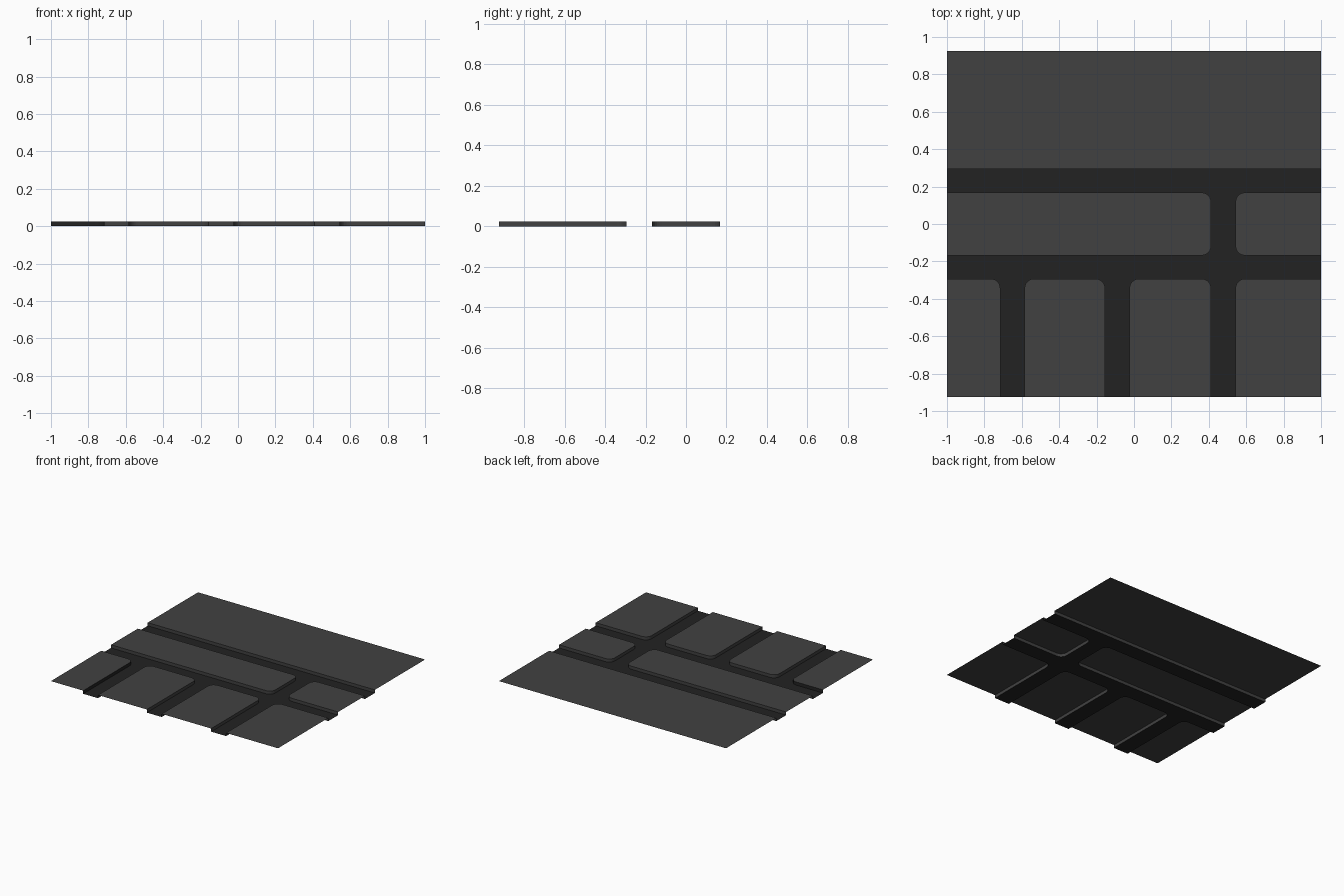
import bpy, bmesh, math

if "Cube" in bpy.data.objects:
    bpy.data.objects.remove(bpy.data.objects["Cube"])

X, Y, H, R, SEG = 1.0, 0.925, 0.025, 0.05, 6


def material(name, v):
    m = bpy.data.materials.new(name)
    m.diffuse_color = (v, v, v, 1)
    m.use_nodes = True
    m.node_tree.nodes["Principled BSDF"].inputs["Base Color"].default_value = m.diffuse_color
    return m


PAVE = material("pavement_grey", 0.053)
ROAD = material("asphalt_dark", 0.0165)


def on_border(x, y):
    return abs(abs(x) - X) < 1e-4 or abs(abs(y) - Y) < 1e-4


def corner_arc(x, y, sx, sy):
    """Rounded corner at (x, y); sx, sy point outwards from the block."""
    cx, cy = x - sx * R, y - sy * R
    a0 = {(1, 1): 0, (-1, 1): 90, (-1, -1): 180, (1, -1): 270}[(sx, sy)]
    return [(cx + R * math.cos(math.radians(a0 + 90 * i / SEG)),
             cy + R * math.sin(math.radians(a0 + 90 * i / SEG))) for i in range(SEG + 1)]


def finish(bm, name, mats):
    me = bpy.data.meshes.new(name)
    bm.to_mesh(me)
    bm.free()
    for m in mats:
        me.materials.append(m)
    ob = bpy.data.objects.new(name, me)
    bpy.context.collection.objects.link(ob)


fillets = []  # road pieces filling the rounded corners


def block(name, x0, x1, y0, y1, dark_curb=False):
    # raised pavement sheet, with curb walls only where it meets a road
    pts = []
    for x, y, sx, sy in ((x1, y1, 1, 1), (x0, y1, -1, 1), (x0, y0, -1, -1), (x1, y0, 1, -1)):
        if on_border(x, y):
            pts.append((x, y))
        else:
            arc = corner_arc(x, y, sx, sy)
            pts += arc
            fillets.append(((x, y), arc))
    bm = bmesh.new()
    top = [bm.verts.new((x, y, H)) for x, y in pts]
    low = [bm.verts.new((x, y, 0)) for x, y in pts]
    bm.faces.new(top)
    n = len(pts)
    for i in range(n):
        j = (i + 1) % n
        mid = ((pts[i][0] + pts[j][0]) / 2, (pts[i][1] + pts[j][1]) / 2)
        if not on_border(*mid):
            f = bm.faces.new((top[i], low[i], low[j], top[j]))
            f.material_index = 1 if dark_curb else 0
    bmesh.ops.delete(bm, geom=[v for v in bm.verts if not v.link_faces], context='VERTS')
    finish(bm, name, [PAVE, ROAD])


# pavement blocks
A, B = 0.168, 0.293
GAPS = [(-0.715, -0.585), (-0.155, -0.024), (0.412, 0.543)]
block("back_pavement", -X, X, B, Y)
block("middle_left_pavement", -X, GAPS[2][0], -A, A)
block("middle_right_pavement", GAPS[2][1], X, -A, A)
edges = [-X] + [v for g in GAPS for v in g] + [X]
for k in range(4):
    block(f"front_pavement_{k + 1}", edges[2 * k], edges[2 * k + 1], -Y, -B, dark_curb=(k == 0))

# road surface: strips between the blocks plus corner fillets
bm = bmesh.new()
strips = [(-X, X, A, B), (-X, X, -B, -A), (*GAPS[2], -A, A)] + [(*g, -Y, -B) for g in GAPS]
for x0, x1, y0, y1 in strips:
    bm.faces.new([bm.verts.new((x, y, 0)) for x, y in ((x0, y0), (x1, y0), (x1, y1), (x0, y1))])
for c, arc in fillets:
    for p, q in zip(arc, arc[1:]):
        bm.faces.new([bm.verts.new((*v, 0)) for v in (c, q, p)])
finish(bm, "road_surface", [ROAD])
